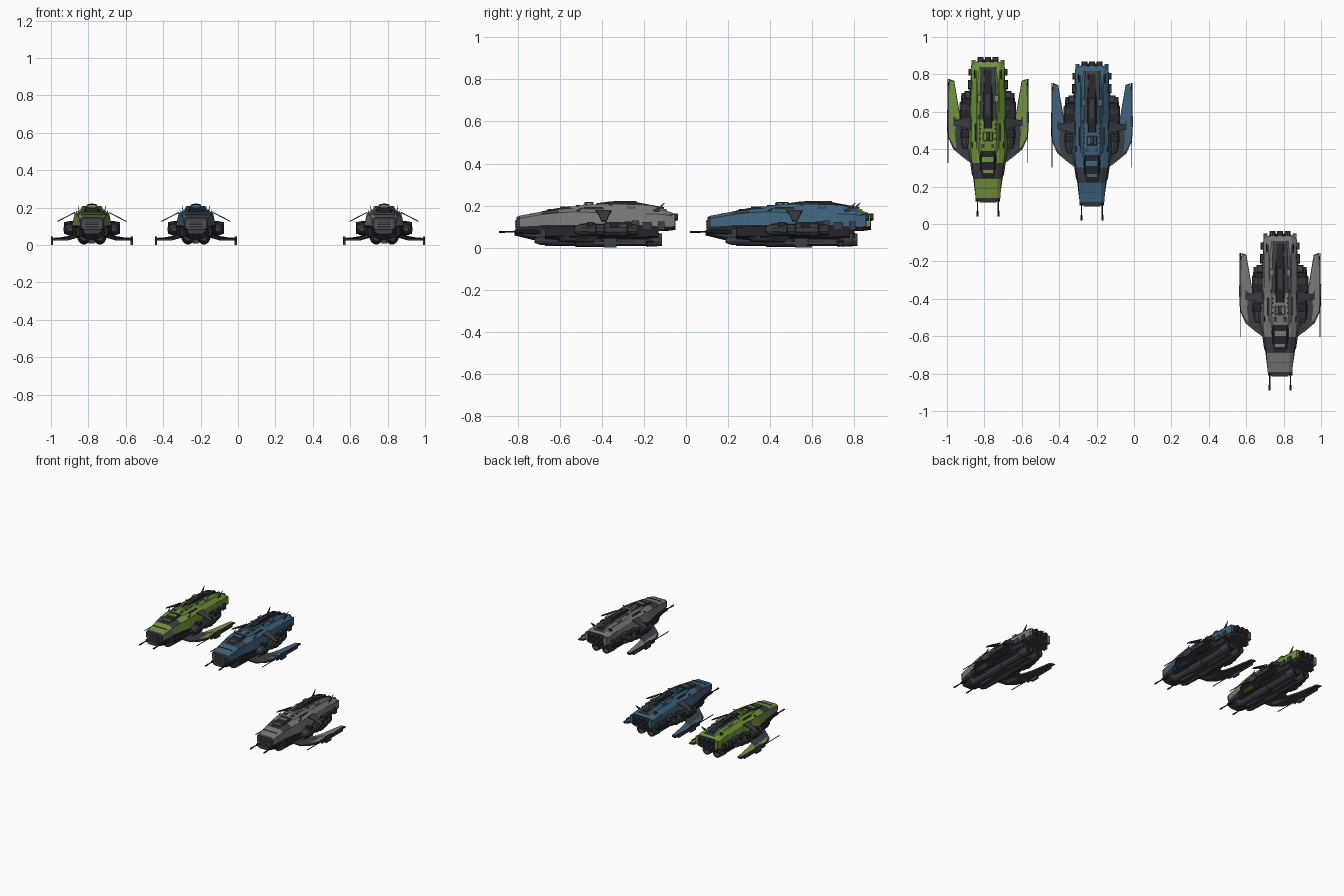
import bpy, bmesh, math
from mathutils import Vector


def mat(name, rgb):
    m = bpy.data.materials.new(name)
    m.diffuse_color = (*rgb, 1)
    return m


GREEN = mat("green paint", (0.17, 0.30, 0.045))
BLUE = mat("blue paint", (0.05, 0.125, 0.21))
GREY = mat("grey paint", (0.19, 0.19, 0.19))
MID = mat("mid grey metal", (0.10, 0.105, 0.11))
DARK = mat("dark grey metal", (0.042, 0.047, 0.056))
BLACK = mat("black metal", (0.018, 0.020, 0.023))

ship, origin = "", Vector()


def finish(name, bm, mats, rule=None):
    """Turn a bmesh into a ship part; rule picks the material of each face."""
    bmesh.ops.recalc_face_normals(bm, faces=bm.faces)
    bm.normal_update()
    if rule:
        for f in bm.faces:
            f.material_index = rule(f.calc_center_median(), f.normal)
    me = bpy.data.meshes.new(ship + name)
    bm.to_mesh(me)
    bm.free()
    for m in mats:
        me.materials.append(m)
    ob = bpy.data.objects.new(ship + name, me)
    ob.location = origin
    bpy.context.collection.objects.link(ob)
    return ob


def bridge(bm, rings):
    """Skin a list of equal rings and cap both ends."""
    vs = [[bm.verts.new(p) for p in r] for r in rings]
    n = len(vs[0])
    for a, b in zip(vs, vs[1:]):
        for i in range(n):
            bm.faces.new((a[i], a[(i + 1) % n], b[(i + 1) % n], b[i]))
    bm.faces.new(vs[0])
    bm.faces.new(vs[-1])


def loft(name, stations, mats, rule=None):
    """Stations: (y, half section of (x, z) from bottom to top)."""
    bm = bmesh.new()
    bridge(bm, [[(x, y, z) for x, z in h] + [(-x, y, z) for x, z in reversed(h)]
                for y, h in stations])
    return finish(name, bm, mats, rule)


def boxes(name, items, m, taper=1.0, pair=True):
    """Items: (x0,x1,y0,y1,z0,z1); pairs are mirrored, taper shrinks the top."""
    bm = bmesh.new()
    for x0, x1, y0, y1, z0, z1 in items:
        cx, cy = (x0 + x1) / 2, (y0 + y1) / 2
        base = [(x0, y0), (x1, y0), (x1, y1), (x0, y1)]
        for s in ((1, -1) if pair else (1,)):
            bridge(bm, [[(s * x, y, z0) for x, y in base],
                        [(s * (cx + (x - cx) * taper), cy + (y - cy) * taper, z1) for x, y in base]])
    return finish(name, bm, [m])


def tubes(name, xs, z, profile, m, sides=12):
    """Turned parts along y; profile: (y, radius)."""
    bm = bmesh.new()
    for x in xs:
        bridge(bm, [[(x + r * math.cos(2 * math.pi * (i + .5) / sides), y,
                      z + r * math.sin(2 * math.pi * (i + .5) / sides)) for i in range(sides)]
                    for y, r in profile])
    return finish(name, bm, [m])


def plates(name, outline, z, t, m):
    """Mirrored flat plate; z is a function of x."""
    bm = bmesh.new()
    for s in (1, -1):
        bridge(bm, [[(s * x, y, z(x) + d) for x, y in outline] for d in (0, t)])
    return finish(name, bm, [m])


def build(paint, trim):
    def shell_rule(c, n):
        if n.z < -.3 or abs(n.y) > .8 or c.y < .095 or (n.z > .6 and .2 < c.y < .285):
            return 1
        return 2 if c.y < .2 and abs(n.x) > .7 else 0

    # main painted shell
    loft("hull_shell", [
        (.085, [(.050, .080), (.061, .100), (.063, .135), (.048, .146)]),
        (.100, [(.052, .078), (.064, .100), (.066, .140), (.048, .152)]),
        (.200, [(.060, .078), (.078, .105), (.073, .157), (.050, .171)]),
        (.285, [(.070, .075), (.092, .105), (.085, .166), (.055, .183)]),
        (.360, [(.080, .070), (.106, .105), (.092, .170), (.060, .189)]),
        (.520, [(.080, .070), (.102, .105), (.086, .166), (.060, .189)]),
        (.700, [(.080, .075), (.093, .105), (.085, .161), (.060, .187)]),
        (.780, [(.075, .080), (.091, .100), (.090, .158), (.062, .179)]),
        (.826, [(.070, .083), (.088, .098), (.088, .150), (.060, .167)])],
        [paint, DARK, trim], shell_rule)
    # nose grille and chin
    boxes("nose_grille", [(-.045, .045, .080, .09, .088, .132)], MID, pair=False)
    boxes("nose_slats", [(-.038, .038, .078, .082, z, z + .006) for z in (.095, .108, .12)], BLACK, pair=False)
    loft("chin", [(.075, [(.03, .058), (.045, .066), (.045, .085)]),
                  (.17, [(.04, .035), (.06, .05), (.062, .09)]),
                  (.26, [(.04, .025), (.07, .045), (.075, .09)])], [DARK])
    # cockpit canopy and nose roof panel
    loft("canopy", [(.205, [(.048, .168), (.030, .172)]), (.25, [(.050, .172), (.034, .183)]),
                    (.31, [(.050, .18), (.038, .193)]), (.35, [(.045, .185), (.035, .197)])], [BLACK])
    boxes("canopy_frame", [(-.030, .030, .232, .25, .17, .184), (-.034, .034, .29, .32, .18, .196)],
          paint, .9, False)
    boxes("nose_seam", [(-.056, .056, .150, .153, .155, .165)], DARK, pair=False)
    # lower fuselage and belly engines
    loft("lower_fuselage", [(.22, [(.05, .03), (.085, .055), (.085, .095)]),
                            (.36, [(.06, .025), (.105, .055), (.105, .105)]),
                            (.66, [(.06, .025), (.10, .05), (.10, .105)]),
                            (.76, [(.05, .035), (.08, .055), (.085, .095)])], [BLACK])
    tubes("belly_engines", (-.042, .042), .038,
          [(.17, .016), (.20, .026), (.36, .030), (.365, .035), (.50, .035), (.505, .031),
           (.70, .031), (.705, .035), (.776, .031), (.776, .022), (.74, .018)], DARK)
    boxes("belly_keel", [(-.015, .015, .22, .72, .008, .04)], DARK, pair=False)
    # side nacelles
    tubes("side_nacelles", (-.118, .118), .085,
          [(.36, .014), (.39, .028), (.46, .032), (.465, .027), (.50, .027), (.505, .035),
           (.61, .035), (.615, .028), (.66, .025), (.66, .016), (.64, .012)], DARK, 10)
    boxes("nacelle_brackets", [(.08, .142, .42, .45, .06, .122), (.08, .150, .53, .57, .06, .122),
                               (.08, .138, .60, .63, .065, .125)], BLACK)
    boxes("side_blocks", [(.08, .106, .68, .73, .085, .122), (.08, .104, .755, .79, .085, .125),
                          (.09, .125, .63, .67, .10, .128)], DARK, .85)
    # roof superstructure: painted sides and front, dark rear walkway
    loft("roof_deck", [(.34, [(.062, .180), (.040, .193)]), (.40, [(.064, .183), (.045, .202)]),
                       (.52, [(.064, .183), (.044, .209)]), (.72, [(.060, .180), (.040, .203)]),
                       (.80, [(.050, .170), (.036, .181)])], [paint, DARK],
         lambda c, n: int(c.y > .52 and n.z > .8))
    boxes("roof_hatches", [(.018, .034, .365, .39, .190, .203), (.030, .050, .52, .54, .186, .210),
                           (.058, .068, .40, .50, .178, .190)], DARK, .9)
    boxes("roof_paint_panels", [(.037, .058, .61, .65, .186, .206)], paint, .85)
    boxes("roof_turret", [(-.030, .030, .40, .455, .195, .215)], paint, .75, False)
    boxes("roof_turret_cap", [(-.012, .012, .41, .45, .213, .218)], DARK, .8, False)
    boxes("roof_vents", [(.036, .043, y, y + .010, .195, .209) for y in (.41, .44, .463, .486)], BLACK)
    loft("roof_spine", [(.47, [(.026, .195), (.018, .212)]), (.53, [(.028, .195), (.02, .220)]),
                        (.66, [(.028, .19), (.02, .215)]), (.785, [(.024, .17), (.018, .192)])], [BLACK])
    boxes("spine_ribs", [(-.031, .031, y, y + .012, .185, h) for y, h in ((.51, .216), (.60, .214), (.69, .206))],
          DARK, .9, False)
    boxes("spine_cap", [(-.010, .010, .54, .66, .205, .221)], DARK, .9, False)
    # tail frame and rear nozzles
    boxes("tail_prongs", [(.066, .088, .81, .838, .100, .157)], paint, .9)
    boxes("tail_bulkhead", [(-.06, .06, .822, .83, .092, .150)], BLACK, 1, False)
    tubes("tail_nozzles", (-.04, 0, .04), .145,
          [(.79, .016), (.835, .018), (.852, .016), (.852, .010), (.835, .008)], DARK, 10)
    tubes("tail_lower_nozzles", (-.035, .035), .105,
          [(.74, .024), (.80, .026), (.84, .02), (.84, .014), (.82, .011)], DARK, 10)
    # nose guns
    tubes("nose_guns", (-.056, .056), .075,
          [(0, .0055), (.03, .0055), (.03, .004), (.08, .004), (.08, .010), (.20, .012)], BLACK, 8)
    # swept lower wings: dark frame with painted skin on top
    plates("wing_frame", [(.06, .27), (.09, .285), (.135, .318), (.185, .36), (.212, .42), (.212, .60),
                          (.207, .735), (.180, .725), (.152, .56), (.130, .485), (.06, .47)],
           lambda x: .024 + (.02 if x < .1 else 0), .010, DARK)
    plates("wing_skin", [(.115, .335), (.135, .335), (.181, .376), (.209, .43), (.209, .60), (.205, .728),
                         (.183, .718), (.156, .56), (.133, .475), (.115, .45)],
           lambda x: .034, .004, paint)
    plates("wing_stripe", [(.125, .42), (.200, .475), (.200, .50), (.135, .455)], lambda x: .0375, .002, trim)
    plates("wing_root_fairing", [(.07, .29), (.105, .31), (.12, .345), (.118, .46), (.07, .50)],
           lambda x: .070 if x < .1 else .038, .012, DARK)
    # wing tip rails with gun rods
    boxes("wing_tip_rails", [(.209, .217, .45, .70, .014, .042), (.207, .219, .50, .56, .0, .046)], DARK)
    tubes("wing_tip_rods", (-.213, .213), .03, [(.285, .003), (.45, .003), (.45, .006), (.735, .004)], BLACK, 6)
    # drooping upper fins
    plates("upper_fins", [(.09, .46), (.125, .475), (.184, .488), (.184, .512), (.125, .525), (.09, .535)],
           lambda x: .172 - (x - .09) * .52, .006, DARK)
    # raked antennas
    bm = bmesh.new()
    for s in (1, -1):
        for x, y, z, h in ((.068, .73, .17, .042), (.08, .34, .16, .03)):
            bridge(bm, [[(s * (x + a), y + b, z) for a, b in ((-.003, 0), (.003, 0), (.003, .03), (-.003, .03))],
                        [(s * (x + .006 + a), y + .055 + b, z + h) for a, b in
                         ((-.001, 0), (.001, 0), (.001, .004), (-.001, .004))]])
    finish("antennas", bm, [DARK])


for label, x, y, paint, trim in (("green_ship_", -.781, .04, GREEN, GREY),
                                 ("blue_ship_", -.225, .018, BLUE, BLUE),
                                 ("grey_ship_", .781, -.89, GREY, GREY)):
    ship, origin = label, Vector((x, y, 0))
    build(paint, trim)
